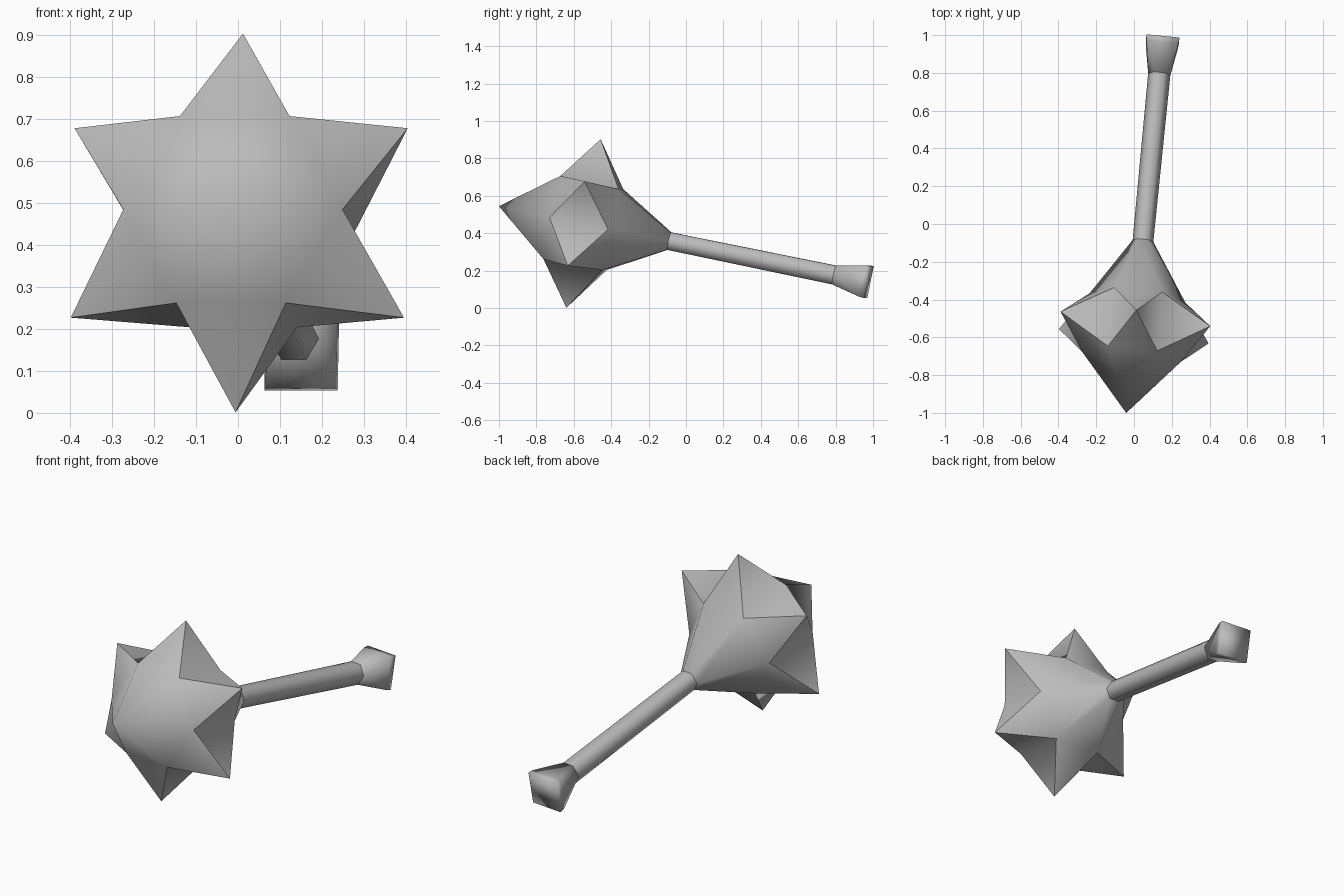
import bpy, bmesh, math
from mathutils import Vector

if "Cube" in bpy.data.objects:
    bpy.data.objects.remove(bpy.data.objects["Cube"], do_unlink=True)

steel = bpy.data.materials.new("grey_steel")
steel.use_nodes = True
GREY = (0.5, 0.5, 0.5, 1)
steel.diffuse_color = GREY
steel.node_tree.nodes["Principled BSDF"].inputs["Base Color"].default_value = GREY

# tilted frame of the whole weapon: along the shaft, sideways, upwards
CENTRE = Vector((0.003, -0.548, 0.452))
AXIS = Vector((0.095, 0.975, -0.2)).normalized()
SIDE = Vector((1, -0.097, 0)).normalized()
UP = SIDE.cross(AXIS).normalized()


def point(along, radius, degrees):
    a = math.radians(degrees)
    return CENTRE + AXIS * along + (SIDE * math.cos(a) + UP * math.sin(a)) * radius


def ring(bm, along, radius, start=0, count=6):
    return [bm.verts.new(point(along, radius, start + i * 360 / count)) for i in range(count)]


def bridge(bm, a, b):
    n = len(a)
    for i in range(n):
        j = (i + 1) % n
        bm.faces.new((a[i], a[j], b[j], b[i]))


def finish(bm, name, angle):
    bmesh.ops.recalc_face_normals(bm, faces=bm.faces)
    mesh = bpy.data.meshes.new(name)
    bm.to_mesh(mesh)
    bm.free()
    mesh.materials.append(steel)
    obj = bpy.data.objects.new(name, mesh)
    bpy.context.collection.objects.link(obj)
    bpy.ops.object.select_all(action='DESELECT')
    obj.select_set(True)
    bpy.context.view_layer.objects.active = obj
    bpy.ops.object.shade_smooth_by_angle(angle=math.radians(angle))


# head: front point, six side spikes between two notch rings, taper to the shaft
bm = bmesh.new()
apex = bm.verts.new(point(-0.464, 0, 0))
front = ring(bm, -0.16, 0.262)
back = ring(bm, 0.16, 0.255)
tips = ring(bm, 0, 0.46, 30)
collar = ring(bm, 0.47, 0.055)
for i in range(6):
    j = (i + 1) % 6
    bm.faces.new((apex, front[i], front[j]))
    bm.faces.new((tips[i], front[j], front[i]))
    bm.faces.new((tips[i], back[i], back[j]))
    bm.faces.new((tips[i], front[i], back[i]))
    bm.faces.new((tips[i], back[j], front[j]))
bridge(bm, back, collar)
bm.faces.new(collar)
finish(bm, "spiked_head", 65)

# shaft
bm = bmesh.new()
start, end = ring(bm, 0.47, 0.055), ring(bm, 1.375, 0.059)
bridge(bm, start, end)
bm.faces.new(end)
finish(bm, "shaft", 65)

# pommel: six-sided neck flaring into a square end plate
bm = bmesh.new()
ring(bm, 1.375, 0.059)
ring(bm, 1.535, 0.12, 45, 4)
ring(bm, 1.565, 0.124, 45, 4)
bmesh.ops.convex_hull(bm, input=bm.verts)
finish(bm, "pommel", 100)
